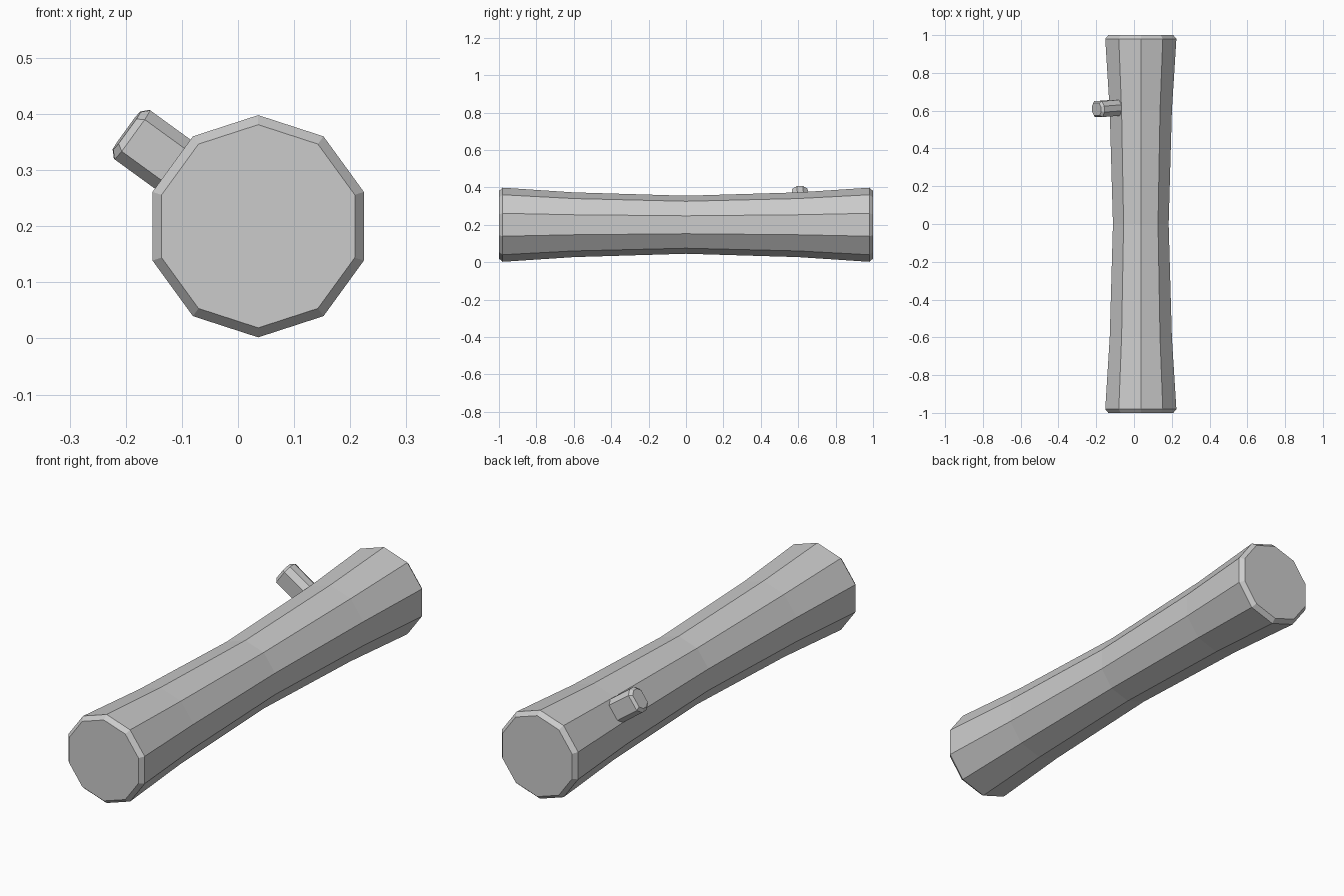
import bpy, math
from mathutils import Vector

if "Cube" in bpy.data.objects:
    bpy.data.objects.remove(bpy.data.objects["Cube"])


def loft(name, rings):
    """Closed solid from equal-length rings of points, capped at both ends."""
    n = len(rings[0])
    verts = [p for r in rings for p in r]
    faces = [tuple(reversed(range(n))),
             tuple(range(len(verts) - n, len(verts)))]
    for i in range(len(rings) - 1):
        for j in range(n):
            k = (j + 1) % n
            faces.append((i*n + j, i*n + k, (i+1)*n + k, (i+1)*n + j))
    me = bpy.data.meshes.new(name)
    me.from_pydata(verts, [], faces)
    ob = bpy.data.objects.new(name, me)
    bpy.context.collection.objects.link(ob)
    return ob


CX, CZ = 0.036, 0.2

# Log: ten-sided, waisted, with bevelled ends (y, radius)
half = [(0.6, 0.173), (0.98, 0.198), (1.0, 0.181)]
profile = [(-y, r) for y, r in reversed(half)] + [(0, 0.155)] + half
rings = []
for y, r in profile:
    angles = [math.pi/2 - math.tau*i/10 for i in range(10)]
    rings.append([Vector((CX + r*math.cos(a), y, CZ + r*math.sin(a)))
                  for a in angles])
loft("log", rings)

# Branch stub: standing square to the flared side, with a bevelled tip
a = math.radians(144)
axis = Vector((math.cos(a), -0.06, math.sin(a))).normalized()
u = Vector((math.sin(a), 0, -math.cos(a)))
v = axis.cross(u)
base = Vector((CX, 0.615, CZ)) + 0.165*Vector((math.cos(a), 0, math.sin(a)))
quarter = [(0.054, 0.016), (0.035, 0.042)]
section = quarter + [(-x, y) for x, y in reversed(quarter)]
section += [(-x, -y) for x, y in section]
rings = [[base + axis*d + u*(x*s) + v*(y*s) for x, y in section]
         for d, s in ((-0.04, 1), (0.113, 1), (0.125, 0.77))]
loft("branch_stub", rings)
